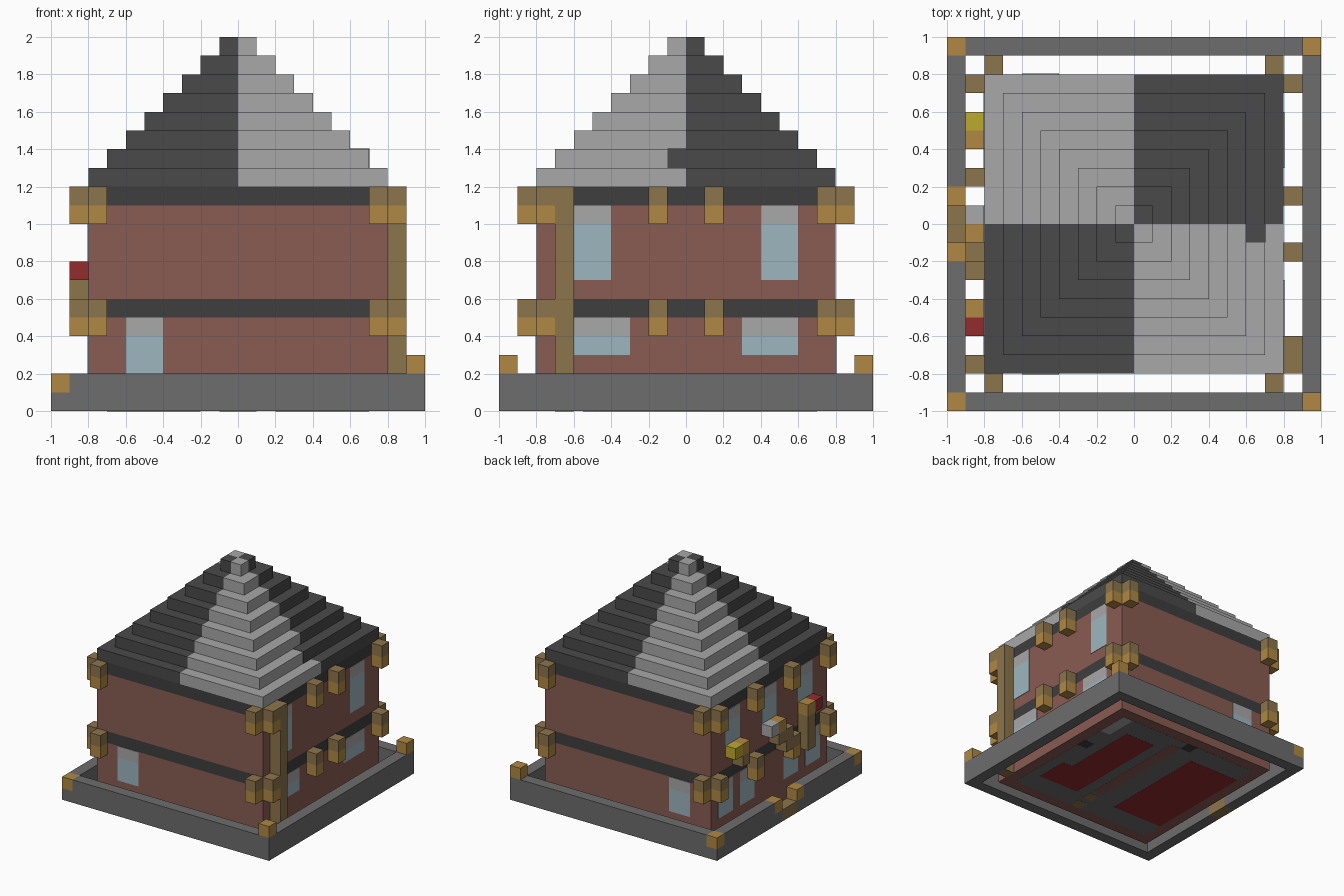
import bpy
import bmesh
from mathutils import Vector

if "Cube" in bpy.data.objects:
    bpy.data.objects.remove(bpy.data.objects["Cube"], do_unlink=True)


def linear(c):
    c /= 255
    return c / 12.92 if c <= 0.04 else ((c + 0.055) / 1.055) ** 2.4


def material(name, *rgb):
    mat = bpy.data.materials.new(name)
    mat.use_nodes = True
    colour = [linear(c) for c in rgb] + [1.0]
    mat.diffuse_color = colour
    mat.node_tree.nodes["Principled BSDF"].inputs["Base Color"].default_value = colour
    return mat


BRICK = material("brick", 137, 92, 83)
BAND = material("charcoal band", 62, 62, 62)
SLATE = material("dark slate", 74, 74, 74)
PALE = material("pale stone", 168, 168, 168)
STONE = material("grey stone", 109, 109, 109)
GOLD = material("golden wood", 176, 137, 68)
BROWN = material("brown wood", 140, 117, 75)
GLASS = material("pale glass", 158, 182, 191)
RED = material("red cloth", 146, 44, 48)
YELLOW = material("yellow cloth", 190, 170, 46)


def add_box(bm, x, y, z):
    verts = bmesh.ops.create_cube(bm, size=1)["verts"]
    low, high = Vector((x[0], y[0], z[0])), Vector((x[1], y[1], z[1]))
    for v in verts:
        v.co = (low + high) / 2 + v.co * (high - low)


def finish(name, bm, mats):
    mesh = bpy.data.meshes.new(name)
    bm.to_mesh(mesh)
    bm.free()
    for m in mats:
        mesh.materials.append(m)
    obj = bpy.data.objects.new(name, mesh)
    bpy.context.collection.objects.link(obj)
    return obj


def box(name, x, y, z, mat):
    bm = bmesh.new()
    add_box(bm, x, y, z)
    return finish(name, bm, [mat])


def cut(bm, co, normal):
    bmesh.ops.bisect_plane(bm, geom=bm.verts[:] + bm.edges[:] + bm.faces[:],
                           plane_co=co, plane_no=normal)


def cell(v):
    """One block-wide span centred on v."""
    return (v - 0.05, v + 0.05)


# Brick body with two dark bands, coloured by height
bm = bmesh.new()
add_box(bm, (-0.8, 0.8), (-0.8, 0.8), (0, 1.2))
for z in (0.5, 0.6, 1.1):
    cut(bm, (0, 0, z), (0, 0, 1))
for f in bm.faces:
    z = f.calc_center_median().z
    side = abs(f.normal.z) < 0.5
    f.material_index = int(side and (0.5 < z < 0.6 or z > 1.1))
finish("walls", bm, [BRICK, BAND])

# Stepped roof, alternating colours by quarter
bm = bmesh.new()
for i in range(8):
    r = 0.8 - i * 0.1
    add_box(bm, (-r, r), (-r, r), (1.2 + i * 0.1, 1.3 + i * 0.1))
cut(bm, (0, 0, 0), (1, 0, 0))
cut(bm, (0, 0, 0), (0, 1, 0))
for f in bm.faces:
    c = f.calc_center_median()
    f.material_index = int(c.x * c.y < 0)
finish("stepped_roof", bm, [SLATE, PALE])
box("odd_roof_block", (0.6, 0.703), (-0.1, 0), (1.3, 1.403), SLATE)

# Low boundary wall with a gateway on one side
for s, label in ((-1, "front"), (1, "back")):
    box(label + "_boundary_wall", (-0.9, 0.9), cell(s * 0.95), (0, 0.2), STONE)
    box(label + "_boundary_wall_right", cell(-0.95),
        sorted((s * 0.2, s * 0.9)), (0, 0.2), STONE)
    box(label + "_gate_base", cell(-0.95), cell(s * 0.15), (0, 0.1), STONE)
    box(label + "_gate_post", cell(-0.95), cell(s * 0.15), (0.1, 0.2), GOLD)
    for x, top in ((-0.95, 0.1), (0.95, 0.2)):
        box(label + "_corner_base", cell(x), cell(s * 0.95), (0, top), STONE)
        box(label + "_corner_lamp", cell(x), cell(s * 0.95), (top, top + 0.1), GOLD)
box("boundary_wall_left", cell(0.95), (-0.9, 0.9), (0, 0.2), STONE)
box("gate", cell(-0.95), (-0.1, 0.1), (0, 0.1), BROWN)


# Eave brackets: golden foot below a brown block
def bracket(x, y):
    for z in (0.4, 1.0):
        box("bracket_foot", cell(x), cell(y), (z, z + 0.1), GOLD)
        box("bracket_head", cell(x), cell(y), (z + 0.1, z + 0.2), BROWN)


for sx in (-1, 1):
    for sy in (-1, 1):
        bracket(sx * 0.75, sy * 0.85)
        bracket(sx * 0.85, sy * 0.75)
for s in (-1, 1):
    bracket(0.85, s * 0.15)
    bracket(-0.85, s * 0.25)

box("drain_pole", cell(0.85), cell(-0.65), (0, 1.2), BROWN)

# Flags on poles along the gate side
for y, side, foot, cloth in ((0.45, 1, 0.6, YELLOW), (-0.05, 1, 0.6, PALE),
                             (-0.45, -1, 0.4, RED)):
    box("flag_pole", cell(-0.85), cell(y), (foot, 0.7), BROWN)
    box("flag_pole_top", cell(-0.85), cell(y), (0.7, 0.8), GOLD)
    box("flag", cell(-0.85), cell(y + side * 0.1), (0.7, 0.8), cloth)
box("flag_support", cell(-0.85), cell(-0.15), (0.5, 0.7), BROWN)

T = 0.004


# Flush windows: glass below a pale lintel
def window(axis, sign, span, z0, z1):
    depth = sorted((sign * 0.79, sign * (0.8 + T)))
    for name, z, mat in (("window_glass", (z0, z1 - 0.1), GLASS),
                         ("window_lintel", (z1 - 0.1, z1), PALE)):
        if axis == "x":
            box(name, depth, span, z, mat)
        else:
            box(name, span, depth, z, mat)


for s in (-1, 1):
    window("y", s, (-0.6, -0.4), 0.2, 0.5)
    window("x", 1, sorted((s * 0.3, s * 0.6)), 0.3, 0.5)
    window("x", 1, sorted((s * 0.4, s * 0.6)), 0.7, 1.1)
    window("x", -1, sorted((s * 0.4, s * 0.6)), 0.7, 1.1)
    window("x", -1, sorted((s * 0.5, s * 0.7)), 0.2, 0.5)
    window("x", -1, sorted((s * 0.2, s * 0.4)), 0.2, 0.5)
window("x", -1, (-0.1, 0.1), 0.7, 1.1)


# Floor pattern on the underside, as thin layered plates
def floor_plate(name, x, y, mat, layer=2):
    box(name, x, y, (-T * layer / 4, 0.01), mat)


floor_plate("floor", (-0.7, 0.7), (-0.7, 0.7), STONE, 1)
floor_plate("large_carpet", (-0.7, -0.2), (-0.5, 0.5), RED)
floor_plate("small_carpet", (0.2, 0.5), (-0.5, 0.5), RED)
floor_plate("carpet_end", (0.5, 0.6), (-0.5, -0.2), RED)
floor_plate("inner_wall_base", (0, 0.1), (-0.4, 0.6), BRICK)
floor_plate("pale_furniture_base", (0.6, 0.7), (0.4, 0.7), PALE)
for x, y, mat in ((-0.05, 0.65, BAND), (0.65, 0.15, BAND),
                  (0.05, -0.5, BROWN), (0.05, -0.65, BROWN)):
    floor_plate("furniture_base", cell(x), cell(y), mat)
